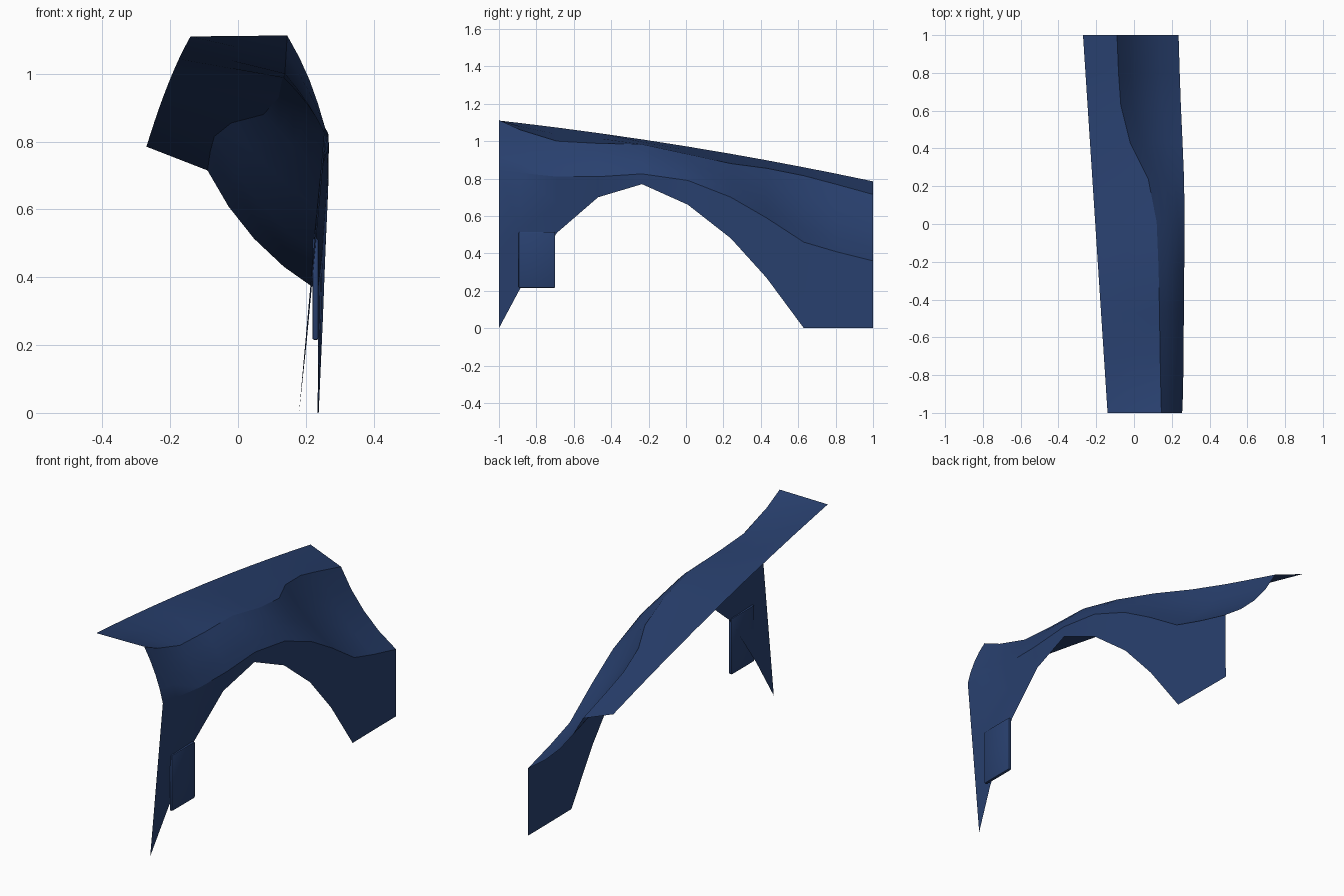
import bpy, bmesh
from mathutils import Vector

if "Cube" in bpy.data.objects:
    bpy.data.objects.remove(bpy.data.objects["Cube"])

paint = bpy.data.materials.new("blue_paint")
paint.diffuse_color = (0.022, 0.052, 0.16, 1)
paint.use_nodes = True
paint.node_tree.nodes["Principled BSDF"].inputs["Base Color"].default_value = paint.diffuse_color

# Sections along y: y, shoulder x/z, swage crest x/z, lower edge x/z, side bulge
SECTIONS = [
    (-1.0,   .145, 1.113, .255, .84, .180, .00, .012),
    (-.885,  .142, 1.06,  .260, .83, .203, .215, .008),
    (-.69,   .138, 1.00,  .262, .81, .223, .51, .008),
    (-.47,   .135, .988,  .264, .81, .242, .70, .010),
    (-.235,  .130, .983,  .266, .825, .262, .77, .012),
    (.01,    .120, .93,   .268, .79, .266, .66, .008),
    (.24,    .075, .88,   .265, .70, .258, .48, -.005),
    (.43,    -.02, .855,  .257, .59, .250, .27, -.020),
    (.63,    -.07, .815,  .248, .46, .238, .00, -.032),
    (.80,    -.082, .77,  .242, .41, .236, .00, -.035),
    (1.0,    -.09, .715,  .236, .36, .235, .00, -.035),
]

def section_points(y, sx, sz, cx, cz, lx, lz, bulge):
    inner = Vector((-.205 - .065 * y, y, .9725 - .1625 * y - .025 * y * y))
    shoulder, crest, low = Vector((sx, y, sz)), Vector((cx, y, cz)), Vector((lx, y, lz))
    out = Vector((sz - cz, 0, cx - sx)).normalized()
    pts = [inner, inner.lerp(shoulder, .5), shoulder]
    for t in (.25, .5, .75):                     # curved side below the shoulder
        pts.append(shoulder.lerp(crest, t) + out * (4 * t * (1 - t) * bulge))
    return pts + [crest, crest.lerp(low, .5), low]

def make_object(name, bm):
    mesh = bpy.data.meshes.new(name)
    bmesh.ops.recalc_face_normals(bm, faces=bm.faces) if name != "fender_panel" else None
    bm.to_mesh(mesh)
    bm.free()
    mesh.materials.append(paint)
    obj = bpy.data.objects.new(name, mesh)
    bpy.context.collection.objects.link(obj)
    bpy.ops.object.select_all(action='DESELECT')
    obj.select_set(True)
    bpy.context.view_layer.objects.active = obj
    bpy.ops.object.shade_smooth_by_angle(angle=.52)
    return obj

# Fender sheet lofted through the sections, wheel arch along its lower edge
bm = bmesh.new()
cols = [[bm.verts.new(p) for p in section_points(*s)] for s in SECTIONS]
for a, b in zip(cols, cols[1:]):
    for i in range(len(a) - 1):
        bm.faces.new((a[i], a[i + 1], b[i + 1], b[i]))
make_object("fender_panel", bm)

# Thin mounting plate behind the arch, slightly proud of the sheet
bm = bmesh.new()
bmesh.ops.create_cube(bm, size=1)
for v in bm.verts:
    v.co = Vector((.228 + v.co.x * .018, -.797 + v.co.y * .195, .365 + v.co.z * .30))
bmesh.ops.bevel(bm, geom=bm.edges[:], offset=.006, segments=2, affect='EDGES', profile=.5)
make_object("mounting_plate", bm)
